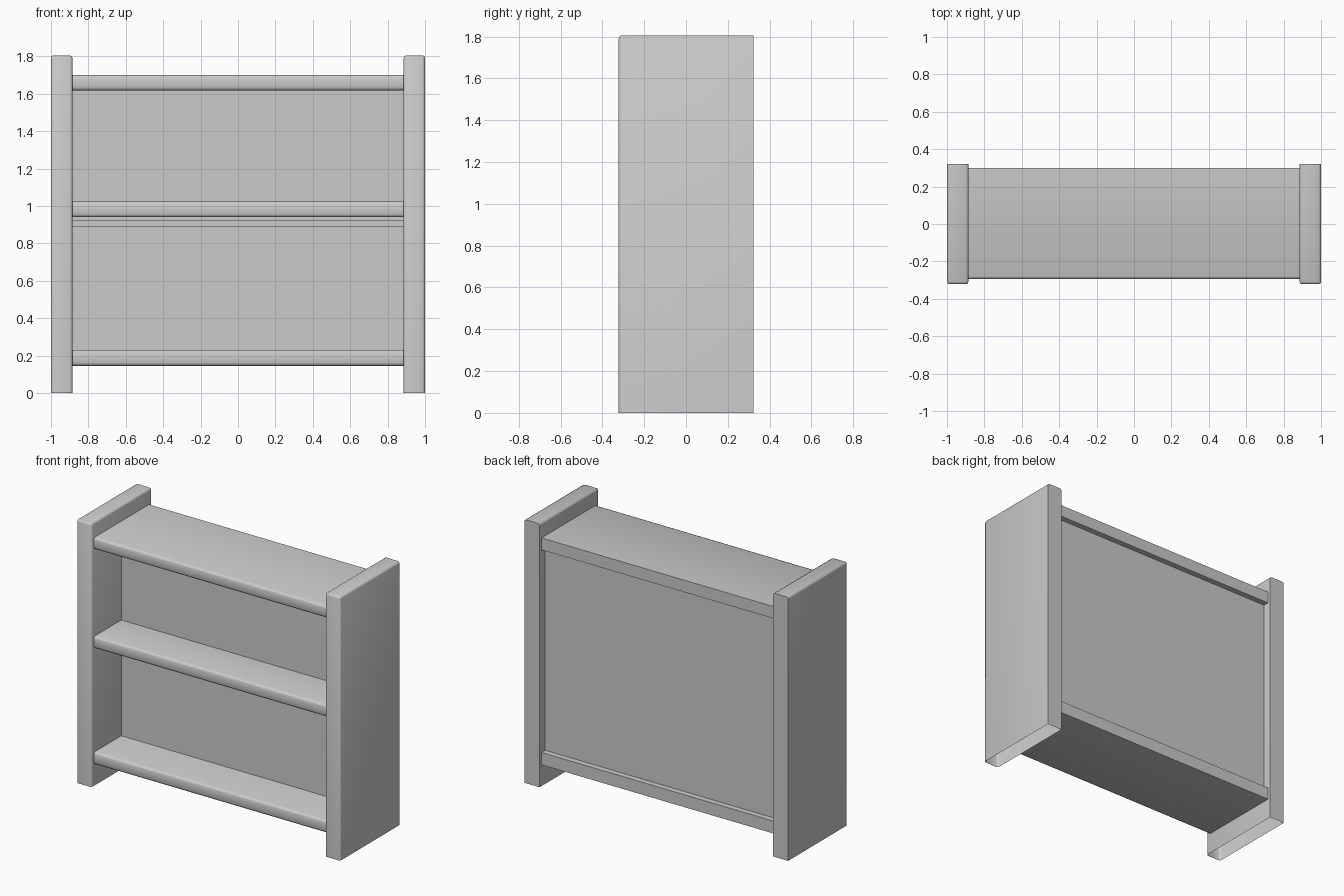
import bpy, bmesh, math

if "Cube" in bpy.data.objects:
    bpy.data.objects.remove(bpy.data.objects["Cube"])

wood = bpy.data.materials.new("plain grey")
wood.diffuse_color = (0.6, 0.6, 0.6, 1)
wood.use_nodes = True
wood.node_tree.nodes["Principled BSDF"].inputs["Base Color"].default_value = wood.diffuse_color


def board(name, lo, hi, round_edge=None, bevel=0.014, open_side=None):
    """Box from corner lo to corner hi; round_edge picks edges by midpoint in 0..1 box space."""
    bm = bmesh.new()
    bmesh.ops.create_cube(bm, size=1)
    for v in bm.verts:
        v.co = [lo[i] + (v.co[i] + 0.5) * (hi[i] - lo[i]) for i in range(3)]

    def unit(p):
        return [(p[i] - lo[i]) / (hi[i] - lo[i]) for i in range(3)]

    if open_side:
        faces = [f for f in bm.faces if open_side(unit(f.calc_center_median()))]
        bmesh.ops.delete(bm, geom=faces, context='FACES_ONLY')
    if round_edge:
        edges = [e for e in bm.edges
                 if round_edge(unit((e.verts[0].co + e.verts[1].co) / 2))]
        bmesh.ops.bevel(bm, geom=edges, offset=bevel, segments=2,
                        profile=0.5, affect='EDGES')
    mesh = bpy.data.meshes.new(name)
    bm.to_mesh(mesh)
    bm.free()
    mesh.materials.append(wood)
    obj = bpy.data.objects.new(name, mesh)
    bpy.context.collection.objects.link(obj)
    bpy.ops.object.select_all(action='DESELECT')
    obj.select_set(True)
    bpy.context.view_layer.objects.active = obj
    bpy.ops.object.shade_smooth_by_angle(angle=math.radians(50))
    return obj


INNER, DEPTH, HEIGHT = 0.885, 0.322, 1.805


# Side panels: softened front and top edges, square back, hollow underneath
def side_edges(p):
    front = p[1] < 0.01 and p[2] > 0.01
    top = p[2] > 0.99 and p[1] < 0.99
    return front or top


for name, x0, x1 in (("left_side", -1, -INNER), ("right_side", INNER, 1)):
    board(name, (x0, -DEPTH, 0), (x1, DEPTH, HEIGHT), side_edges,
          open_side=lambda p: p[2] < 0.01)


# Shelves: only the long front edges are rounded
def shelf_edges(p):
    return p[1] < 0.01 and 0.4 < p[0] < 0.6


for name, z0, z1, back in (("bottom_shelf", 0.145, 0.23, 0.3),
                           ("middle_shelf", 0.94, 1.023, 0.0),
                           ("top_shelf", 1.618, 1.7, 0.3)):
    board(name, (-INNER, -0.295, z0), (INNER, back, z1), shelf_edges, 0.016)

# Thick back between the bottom and top shelves
board("back_panel", (-INNER, 0.0, 0.23), (INNER, 0.26, 1.618))

# Support rail under the middle shelf
board("shelf_rail", (-INNER, -0.03, 0.89), (INNER, 0.0, 0.925))
